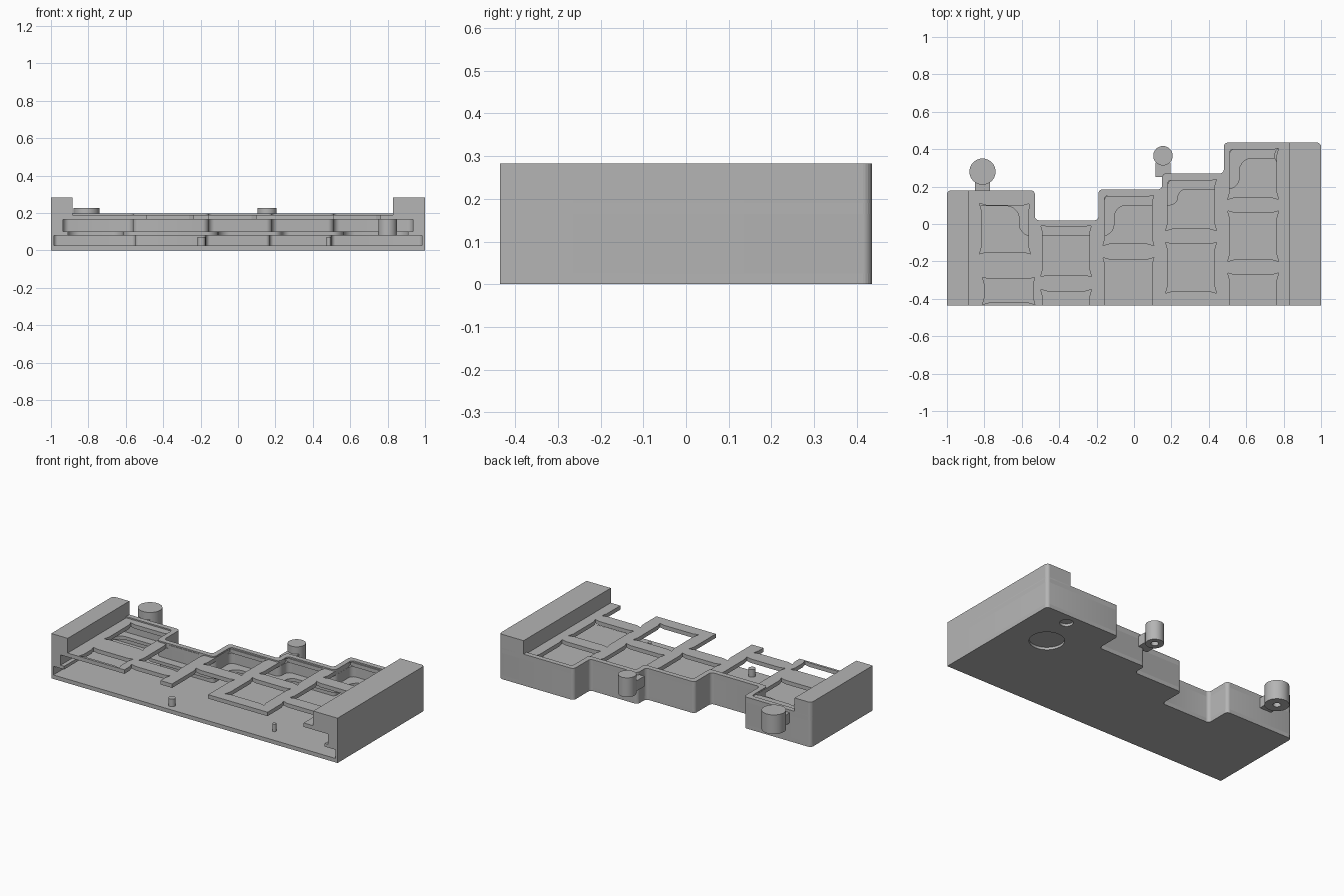
import bpy, bmesh
from mathutils import Vector

cube = bpy.data.objects.get("Cube")
if cube:
    bpy.data.objects.remove(cube)

FRONT = -0.435
grey = bpy.data.materials.new("warm_grey_plastic")
grey.use_nodes = True
COLOUR = (0.46, 0.46, 0.46, 1)
grey.diffuse_color = COLOUR
grey.node_tree.nodes["Principled BSDF"].inputs["Base Color"].default_value = COLOUR


def rounded(points, r, steps=5):
    """Round the inner points of an open path."""
    pts = [Vector(p) for p in points]
    out = [pts[0]]
    for a, b, c in zip(pts, pts[1:], pts[2:]):
        k = min(r, (a - b).length * 0.48, (c - b).length * 0.48)
        p, q = b + (a - b).normalized() * k, b + (c - b).normalized() * k
        for i in range(steps + 1):
            t = i / steps
            w = 0.414 * 2 ** 0.5
            d = (1 - t) ** 2 + 2 * w * t * (1 - t) + t * t
            out.append((p * (1 - t) ** 2 + b * 2 * w * t * (1 - t) + q * t * t) / d)
    return out + [pts[-1]]


def stepped_path(back=0, side=0, r=0.02):
    """Stepped back outline from left front to right front, moved inwards."""
    xs = [-1 + side, -0.53 - back, -0.19 + back, 0.15 + back, 0.48 + back, 1 - side]
    ys = [y - back for y in (0.18, 0.02, 0.185, 0.27, 0.435)]
    path = [(xs[0], FRONT)]
    for x0, x1, y in zip(xs, xs[1:], ys):
        path += [(x0, y), (x1, y)]
    return rounded(path + [(xs[-1], FRONT)], r)


def prism(name, outlines, z0, z1):
    """Extrude one or more closed outlines between two heights."""
    bm = bmesh.new()
    for outline in outlines:
        face = bm.faces.new([bm.verts.new((p[0], p[1], z0)) for p in outline])
        grown = bmesh.ops.extrude_face_region(bm, geom=[face])["geom"]
        verts = [g for g in grown if isinstance(g, bmesh.types.BMVert)]
        bmesh.ops.translate(bm, verts=verts, vec=(0, 0, z1 - z0))
    bmesh.ops.recalc_face_normals(bm, faces=bm.faces)
    mesh = bpy.data.meshes.new(name)
    bm.to_mesh(mesh)
    bm.free()
    mesh.materials.append(grey)
    ob = bpy.data.objects.new(name, mesh)
    bpy.context.collection.objects.link(ob)
    return ob


def circle(x, y, r, n=40):
    from math import cos, sin, tau
    return [(x + r * cos(tau * i / n), y + r * sin(tau * i / n)) for i in range(n)]


def box(x0, x1, y0, y1):
    return [(x0, y0), (x1, y0), (x1, y1), (x0, y1)]


def cut(ob, cutter):
    mod = ob.modifiers.new("cut", 'BOOLEAN')
    mod.operation, mod.solver, mod.object = 'DIFFERENCE', 'EXACT', cutter
    bpy.context.view_layer.objects.active = ob
    bpy.ops.object.modifier_apply(modifier=mod.name)
    bpy.data.objects.remove(cutter)


def smooth(ob):
    bpy.ops.object.select_all(action='DESELECT')
    ob.select_set(True)
    bpy.context.view_layer.objects.active = ob
    bpy.ops.object.shade_smooth_by_angle()


# Floor with two round recesses underneath
floor = prism("floor", [stepped_path()], 0, 0.025)
cut(floor, prism("recess_cutter", [circle(0.755, 0.14, 0.1), circle(0.8, 0.365, 0.038)],
                 -0.02, 0.016))

# Stacked wall layers: wide slot, narrow ledge, upper cavity, rim
for name, z0, z1, back, side, r in (
        ("lower_wall", 0.025, 0.08, 0.02, 0.015, 0.02),
        ("support_ledge", 0.08, 0.1, 0.085, 0.09, 0.06),
        ("upper_wall", 0.1, 0.165, 0.032, 0.065, 0.03),
        ("rim", 0.19, 0.198, 0.032, 0.1, 0.02)):
    smooth(prism(name, [stepped_path() + stepped_path(back, side, r)[::-1]], z0, z1))


def opening(x0, x1, y0, y1, ear=0.01, run=0.025):
    """Rectangle with relieved corners."""
    pts = []
    for x, y, sx, sy in ((x0, y0, -1, -1), (x1, y0, 1, -1), (x1, y1, 1, 1), (x0, y1, -1, 1)):
        trio = [(x, y - sy * run), (x + sx * ear, y + sy * ear), (x - sx * run, y)]
        pts += trio if sx == sy else trio[::-1]
    return pts


# Top plate with a column of openings per step
OPEN = FRONT - 0.15
columns = ((-0.69, ((-0.15, 0.1),)),
           (-0.363, ((OPEN, -0.36), (-0.272, -0.015))),
           (-0.03, ((OPEN, -0.19), (-0.105, 0.145))),
           (0.305, ((-0.36, -0.108), (-0.025, 0.23))),
           (0.637, ((OPEN, -0.272), (-0.19, 0.06), (0.142, 0.395))))
holes = [opening(x - 0.126, x + 0.126, y0, y1) for x, rows in columns for y0, y1 in rows]
holes.append(opening(-0.8, -0.54, -0.42, -0.295))
plate = prism("top_plate", [stepped_path()], 0.165, 0.19)
cut(plate, prism("opening_cutter", holes, 0.1, 0.25))

# Raised end blocks
left_end = rounded([(-1, FRONT), (-1, 0.18), (-0.885, 0.18)], 0.02)
prism("right_end_block", [left_end + [(-0.885, FRONT)]], 0.19, 0.283)
right_end = rounded([(0.83, 0.435), (1, 0.435), (1, FRONT)], 0.02)
prism("left_end_block", [right_end + [(0.83, FRONT)]], 0.19, 0.283)

# Screw lugs behind the wall
for name, x, y, r, wall in (("right_lug", -0.81, 0.28, 0.07, 0.17),
                            ("left_lug", 0.155, 0.365, 0.052, 0.25)):
    lug = prism(name, [circle(x, y, r)], 0.105, 0.226)
    cut(lug, prism("screw_cutter", [circle(x, y, 0.022)], 0.05, 0.2))
    smooth(lug)
    prism(name + "_web", [box(x - 0.04, x + 0.04, wall, y - r * 0.7)], 0.115, 0.18)

# Inner boss and locating pegs
smooth(prism("inner_boss", [circle(0.8, 0.365, 0.05)], 0.08, 0.165))
for name, x, y, r in (("wide_peg", -0.195, -0.38, 0.021), ("narrow_peg", 0.485, -0.33, 0.012)):
    smooth(prism(name, [circle(x, y, r, 24)], 0.025, 0.072))
